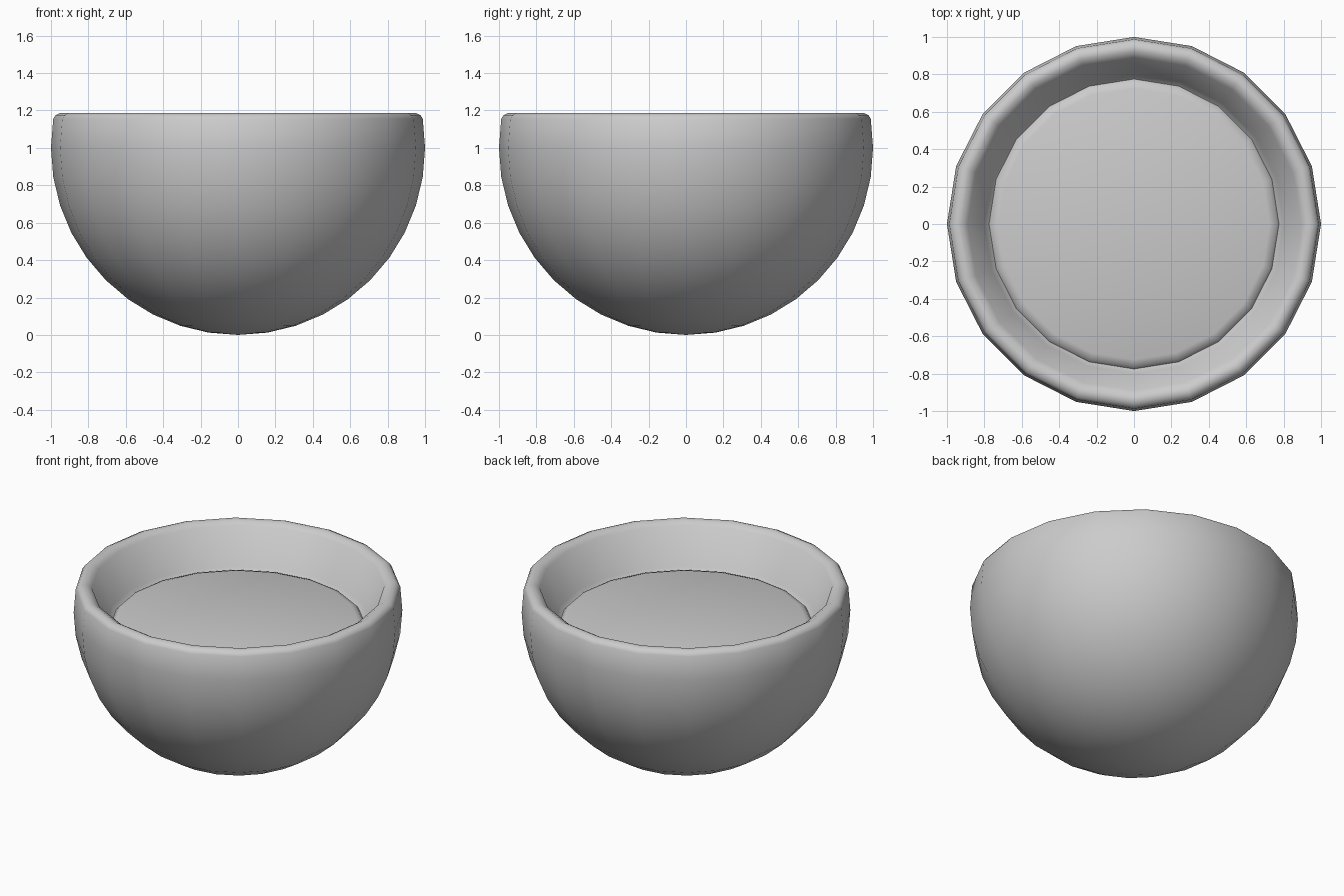
import bpy, bmesh
from math import sin, cos, radians, tau

if "Cube" in bpy.data.objects:
    bpy.data.objects.remove(bpy.data.objects["Cube"])

SIDES = 20


def lathe(name, profile, smooth_angle):
    """Revolve (radius, z) points around z; radius 0 closes with a pole."""
    bm = bmesh.new()
    rings = []
    for r, z in profile:
        if r == 0:
            rings.append([bm.verts.new((0, 0, z))] * SIDES)
        else:
            rings.append([bm.verts.new((r * cos(tau * i / SIDES), r * sin(tau * i / SIDES), z))
                          for i in range(SIDES)])
    for a, b in zip(rings, rings[1:]):
        for i in range(SIDES):
            j = (i + 1) % SIDES
            quad = dict.fromkeys((a[i], a[j], b[j], b[i]))
            bm.faces.new(list(quad))
    mesh = bpy.data.meshes.new(name)
    bm.to_mesh(mesh)
    bm.free()
    obj = bpy.data.objects.new(name, mesh)
    bpy.context.collection.objects.link(obj)
    bpy.ops.object.select_all(action='DESELECT')
    obj.select_set(True)
    bpy.context.view_layer.objects.active = obj
    bpy.ops.object.shade_smooth_by_angle(angle=radians(smooth_angle))
    return obj


# Bowl: spherical outside, rounded rim, sloping inner wall
outside = [(0 if k == 0 else sin(radians(9 * k)), 1 - cos(radians(9 * k))) for k in range(12)]
rim = [(0.975, 1.175), (0.95, 1.187), (0.925, 1.184), (0.89, 1.163)]
wall = [(0.80, 0.93), (0.775, 0.905)]
lathe("bowl", outside + rim + wall, 40)

# Flat filling with a softly rounded edge
lathe("filling", [(0.775, 0.905), (0.76, 0.925), (0.725, 0.937), (0, 0.937)], 60)
